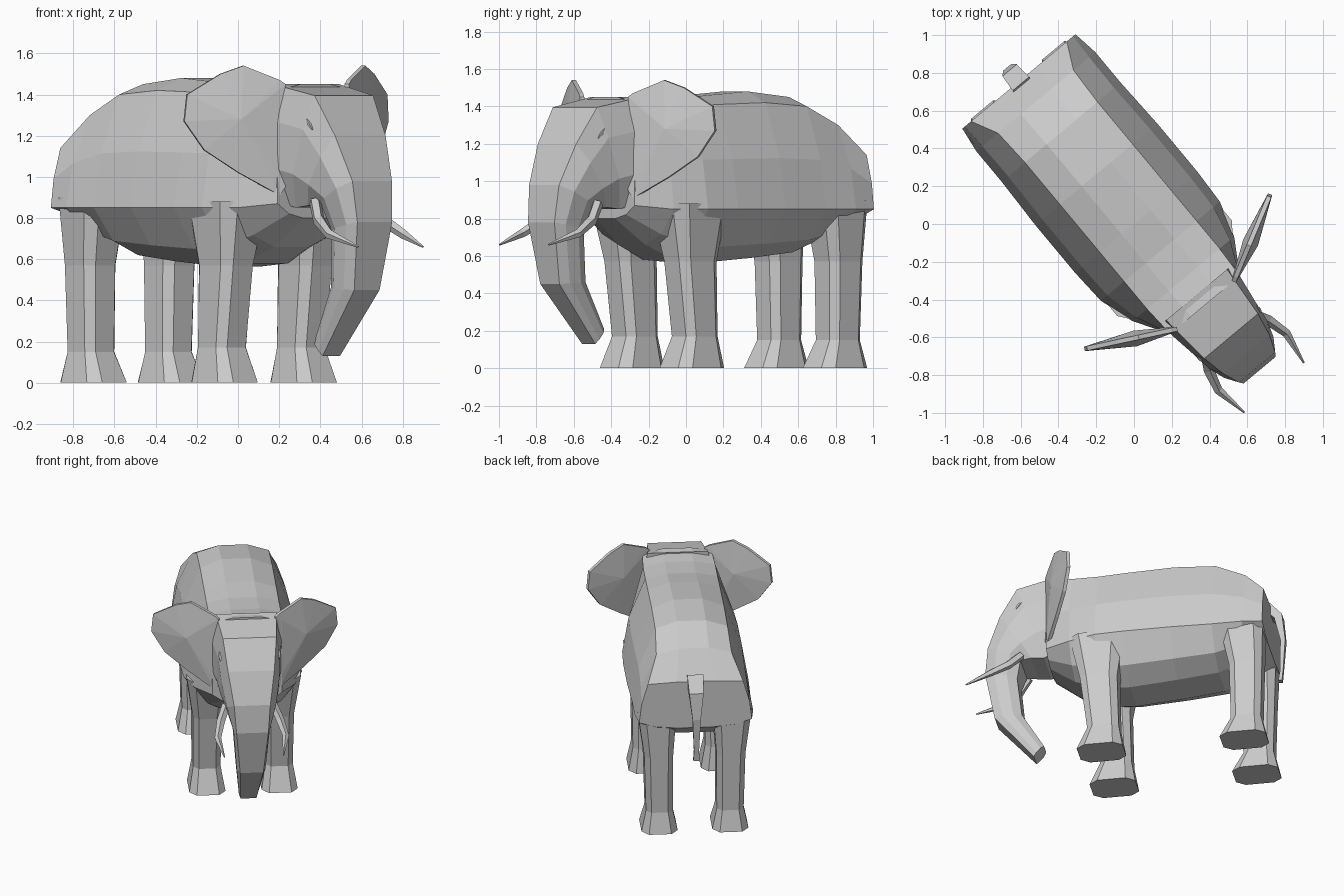
import bpy, bmesh, math
from mathutils import Matrix, Vector

if "Cube" in bpy.data.objects:
    bpy.data.objects.remove(bpy.data.objects["Cube"])

# Local frame: x = forward, y = animal's left; whole animal stands turned on the diagonal
TURN = Matrix.Rotation(-math.radians(50.2), 4, 'Z') @ Matrix.Translation((0, 0.015, 0))


def finish(name, bm):
    bmesh.ops.recalc_face_normals(bm, faces=bm.faces[:])
    bm.transform(TURN)
    me = bpy.data.meshes.new(name)
    bm.to_mesh(me)
    bm.free()
    ob = bpy.data.objects.new(name, me)
    bpy.context.collection.objects.link(ob)
    return ob


def loft(name, rings):
    bm = bmesh.new()
    vs = [[bm.verts.new(p) for p in r] for r in rings]
    n = len(rings[0])
    for a, b in zip(vs, vs[1:]):
        for i in range(n):
            j = (i + 1) % n
            bm.faces.new((a[i], a[j], b[j], b[i]))
    bm.faces.new(vs[0])
    bm.faces.new(vs[-1])
    return finish(name, bm)


def mirrored(half):
    return half + [(x, -y, z) for x, y, z in reversed(half)]


# Torso: forward, top z, ridge half-width, ridge z, flank half-width, low edge z, belly z
def torso_ring(x, zt, ve, ze, vl, zl, zb):
    half = [(x, ve * 0.4, zt), (x, ve, ze),
            (x, ve + (vl - ve) * 0.72, ze + (zl - ze) * 0.52), (x, vl, zl),
            (x, vl * 0.7, zb + 0.3 * (zl - zb)), (x, vl * 0.32, zb)]
    return mirrored(half)


loft("torso", [torso_ring(*r) for r in [
    (-0.97, 1.15, 0.33, 1.14, 0.39, 0.85, 0.80),
    (-0.83, 1.34, 0.26, 1.30, 0.41, 0.85, 0.70),
    (-0.62, 1.45, 0.25, 1.40, 0.41, 0.85, 0.62),
    (-0.33, 1.48, 0.25, 1.42, 0.42, 0.85, 0.59),
    (0.00, 1.455, 0.25, 1.41, 0.42, 0.85, 0.565),
    (0.20, 1.43, 0.25, 1.40, 0.41, 0.85, 0.58),
    (0.39, 1.43, 0.25, 1.40, 0.35, 0.85, 0.66),
    (0.57, 1.45, 0.24, 1.42, 0.24, 0.87, 0.80)]])


# Head and trunk: front x/z, back x/z, half-widths at front, side and back
def head_ring(fx, fz, bx, bz, wf, ws, wb):
    f, b = Vector((fx, 0, fz)), Vector((bx, 0, bz))
    half = []
    for t, w in ((0, wf), (0.3, ws), (0.7, ws), (1, wb)):
        p = f.lerp(b, t)
        half.append((p.x, w, p.z))
    return mirrored(half)


loft("head_and_trunk", [head_ring(*r) for r in [
    (0.50, 1.45, 0.50, 0.88, 0.21, 0.25, 0.18),
    (0.785, 1.395, 0.60, 0.85, 0.185, 0.215, 0.15),
    (0.91, 1.20, 0.69, 0.86, 0.16, 0.20, 0.15),
    (1.00, 0.98, 0.77, 0.86, 0.125, 0.17, 0.13),
    (1.02, 0.78, 0.80, 0.74, 0.11, 0.125, 0.09),
    (0.96, 0.45, 0.77, 0.46, 0.08, 0.10, 0.07),
    (0.69, 0.13, 0.62, 0.21, 0.055, 0.065, 0.045)]])


# Eight-sided leg section
def leg_ring(z, x, y, a, b, side):
    c = 0.62
    pts = [(a, c * b), (c * a, b), (-c * a, b), (-a, c * b),
           (-a, -c * b), (-c * a, -b), (c * a, -b), (a, -c * b)]
    return [(x + p, side * (y + q), z) for p, q in pts]


HIND = [(0.90, -0.81, 0.26, 0.155, 0.135), (0.57, -0.84, 0.25, 0.115, 0.10),
        (0.15, -0.84, 0.245, 0.105, 0.093), (0.0, -0.82, 0.245, 0.16, 0.125)]
FORE = [(0.88, 0.20, 0.25, 0.19, 0.145), (0.57, 0.19, 0.25, 0.13, 0.10),
        (0.17, 0.16, 0.25, 0.11, 0.095), (0.0, 0.18, 0.25, 0.16, 0.125)]


# Four-sided tapering tube along a path of (x, y, z, radius)
def spike(name, path, sides=5, flat=1.0):
    rings = []
    for i, p in enumerate(path):
        d = Vector(path[min(i + 1, len(path) - 1)][:3]) - Vector(path[max(i - 1, 0)][:3])
        u = Vector((0, 1, 0)).cross(d).normalized()
        v = d.cross(u).normalized()
        rings.append([Vector(p[:3]) + p[3] * (u * math.cos(k) * flat + v * math.sin(k))
                      for k in (2 * math.pi * (j + 0.5) / sides for j in range(sides))])
    return loft(name, rings)


# Ear: leaf outline (t outward, z) with a bulged middle and thin rim
EAR = [(-0.06, 1.45), (0, 1.47), (0.38, 1.54), (0.62, 1.50), (0.97, 1.40), (1.0, 1.27),
       (0.79, 1.13), (0.43, 1.02), (0, 0.91), (-0.06, 0.95)]


def ear(name, side):
    bm = bmesh.new()

    def point(t, z, off):
        return bm.verts.new((0.56 - 0.22 * t + off * 0.89,
                             side * (0.22 + 0.42 * t + off * 0.45), z))
    front, back = ([point(t, z, o) for t, z in EAR] for o in (0.012, -0.012))
    cf, cb = point(0.42, 1.28, 0.045), point(0.42, 1.30, -0.04)
    for i in range(len(EAR)):
        j = (i + 1) % len(EAR)
        bm.faces.new((front[i], front[j], cf))
        bm.faces.new((back[j], back[i], cb))
        bm.faces.new((front[i], back[i], back[j], front[j]))
    finish(name, bm)


# Paired parts
for label, s in (("left", 1), ("right", -1)):
    loft(label + "_hind_leg", [leg_ring(*r, s) for r in HIND])
    loft(label + "_front_leg", [leg_ring(*r, s) for r in FORE])
    ear(label + "_ear", s)
    spike(label + "_tusk", [(0.76, s * 0.16, 0.88, 0.03), (0.84, s * 0.205, 0.79, 0.03),
                            (0.96, s * 0.235, 0.72, 0.024), (1.14, s * 0.205, 0.66, 0.005)])
    spike(label + "_eye", [(0.75, s * 0.206, 1.28, 0.004), (0.77, s * 0.206, 1.255, 0.01),
                           (0.79, s * 0.203, 1.23, 0.004)], 4)

# Tail
spike("tail", [(-0.93, 0, 1.17, 0.08), (-1.02, 0, 1.08, 0.07), (-1.05, 0, 0.90, 0.04),
               (-1.04, 0, 0.66, 0.025), (-1.03, 0, 0.58, 0.03)], 4, 0.6)
